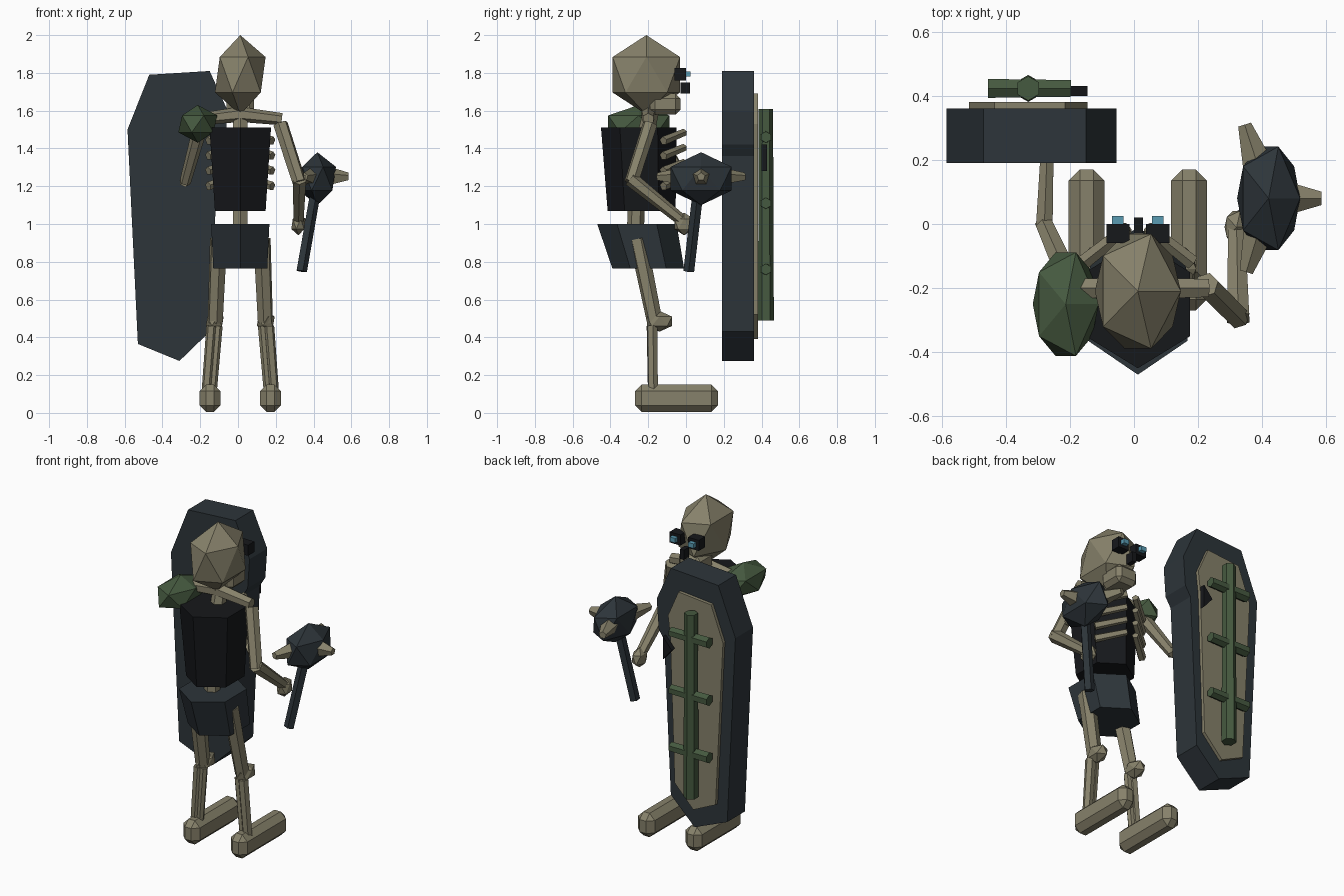
import bpy, bmesh
from math import pi
from mathutils import Matrix, Vector

if "Cube" in bpy.data.objects:
    bpy.data.objects.remove(bpy.data.objects["Cube"])


def material(name, rgb):
    m = bpy.data.materials.new(name)
    m.diffuse_color = (*rgb, 1)
    m.use_nodes = True
    m.node_tree.nodes["Principled BSDF"].inputs["Base Color"].default_value = m.diffuse_color
    return m


BONE = material("bone", (0.24, 0.22, 0.145))
SLATE = material("slate", (0.026, 0.035, 0.042))
BLACK = material("black", (0.008, 0.009, 0.011))
GREEN = material("green", (0.06, 0.10, 0.05))
CYAN = material("cyan", (0.10, 0.33, 0.45))
CX = 0.012  # body centre line


def finish(name, bm, mat):
    bmesh.ops.recalc_face_normals(bm, faces=bm.faces)
    me = bpy.data.meshes.new(name)
    bm.to_mesh(me)
    bm.free()
    me.materials.append(mat)
    ob = bpy.data.objects.new(name, me)
    bpy.context.collection.objects.link(ob)
    return ob


def ball(name, c, r, mat):
    bm = bmesh.new()
    bmesh.ops.create_icosphere(bm, subdivisions=1, radius=1,
                               matrix=Matrix.Translation(c) @ Matrix.Diagonal((*r, 1)))
    return finish(name, bm, mat)


def rod(name, a, b, r1, r2, mat, sides=6):
    a, b = Vector(a), Vector(b)
    d = b - a
    rot = d.to_track_quat('Z', 'Y').to_matrix().to_4x4()
    bm = bmesh.new()
    bmesh.ops.create_cone(bm, cap_ends=True, segments=sides, radius1=r1, radius2=r2,
                          depth=d.length, matrix=Matrix.Translation((a + b) / 2) @ rot)
    return finish(name, bm, mat)


def box(name, lo, hi, mat, bevel=0):
    lo, hi = Vector(lo), Vector(hi)
    bm = bmesh.new()
    bmesh.ops.create_cube(bm, size=1, matrix=Matrix.Translation((lo + hi) / 2)
                          @ Matrix.Diagonal((*(hi - lo), 1)))
    if bevel:
        bmesh.ops.bevel(bm, geom=bm.edges[:], offset=bevel, segments=1, affect='EDGES')
    return finish(name, bm, mat)


def hex_loft(name, bottom, top, mat):
    # each ring: centre y, radius x, radius y, z; corners point along y
    bm = bmesh.new()
    rings = []
    for cy, rx, ry, z in (bottom, top):
        rings.append([bm.verts.new((CX + rx * x, cy + ry * y, z)) for x, y in
                      ((0, -1), (.866, -.5), (.866, .5), (0, 1), (-.866, .5), (-.866, -.5))])
    for i in range(6):
        j = (i + 1) % 6
        bm.faces.new((rings[0][i], rings[0][j], rings[1][j], rings[1][i]))
    for r in rings:
        bm.faces.new(r)
    return finish(name, bm, mat)


def slab(name, outline, y0, y1, mat):
    bm = bmesh.new()
    f = bm.faces.new([bm.verts.new((x, y0, z)) for x, z in outline])
    ext = bmesh.ops.extrude_face_region(bm, geom=[f])
    bmesh.ops.translate(bm, vec=(0, y1 - y0, 0),
                        verts=[v for v in ext["geom"] if isinstance(v, bmesh.types.BMVert)])
    return finish(name, bm, mat)


# Head
ball("skull", (CX, -0.21, 1.79), (0.15, 0.21, 0.21), BONE)
box("jaw", (-0.06, -0.19, 1.58), (0.085, -0.03, 1.69), BONE, 0.025)
box("nose_hole", (0, -0.03, 1.69), (0.028, 0.02, 1.75), BLACK)
for s, side in ((-1, "left"), (1, "right")):
    x = CX + 0.062 * s
    box(side + "_eye_socket", (x - .036, -.06, 1.76), (x + .036, 0, 1.825), BLACK)
    box(side + "_eye", (x - .018, -.01, 1.78), (x + .018, .025, 1.808), CYAN)

# Trunk
rod("spine", (CX, -0.27, 0.9), (CX, -0.25, 1.45), 0.045, 0.045, BONE)
rod("neck", (CX, -0.22, 1.44), (CX, -0.17, 1.66), 0.045, 0.04, BONE)
hex_loft("torso", (-0.235, 0.155, 0.18, 1.07), (-0.25, 0.188, 0.20, 1.51), BLACK)
hex_loft("skirt", (-0.20, 0.165, 0.19, 0.765), (-0.26, 0.178, 0.21, 1.0), SLATE)

# Ribs, collar bones, legs, feet
for s, side in ((-1, "left"), (1, "right")):
    for i in range(4):
        z = 1.5 - 0.08 * i
        rod(f"{side}_rib_{i + 1}", (CX + .17 * s, -.12, z - .06),
            (CX + .03 * s, -.01, z - .015), .024, .02, BONE, 5)
    rod(side + "_collar_bone", (CX, -.2, 1.58), (CX + .22 * s, -.2, 1.555), .04, .032, BONE)
    rod(side + "_thigh", (CX + .115 * s, -.255, .92), (CX + .133 * s, -.165, .48), .048, .042, BONE)
    ball(side + "_knee", (CX + .135 * s, -.14, .485), (.053, .078, .055), BONE)
    rod(side + "_shin", (CX + .15 * s, -.18, .46), (CX + .178 * s, -.175, .1), .03, .028, BONE)
    rod(side + "_calf_bone", (CX + .115 * s, -.18, .46), (CX + .145 * s, -.175, .1), .022, .02, BONE)
    fx = CX + .16 * s
    box(side + "_foot", (fx - .056, -.27, .005), (fx + .056, .17, .15), BONE, .035)

# Arms
rod("right_upper_arm", (.225, -.19, 1.53), (.325, -.29, 1.22), .04, .038, BONE)
rod("right_forearm", (.325, -.295, 1.24), (.32, -.01, 1.01), .04, .03, BONE)
ball("right_hand", (.32, -.01, 1.0), (.042, .06, .06), BONE)
rod("left_upper_arm", (-.195, -.19, 1.53), (-.28, 0, 1.22), .04, .03, BONE)
rod("left_forearm", (-.28, -.01, 1.225), (-.272, .2, 1.235), .03, .024, BONE)
ball("shoulder_guard", (-.213, -.25, 1.53), (.115, .19, .1), GREEN)

# Mace
rod("mace_handle", (.335, .015, .75), (.41, .065, 1.18), .03, .03, SLATE, 5)
ball("mace_head", (.42, .08, 1.24), (.11, .19, .14), SLATE)
for i, tip in enumerate(((.585, .08, 1.25), (.345, .31, 1.25), (.35, -.15, 1.25))):
    rod(f"mace_spike_{i + 1}", Vector((.42, .08, 1.25)).lerp(Vector(tip), .35), tip,
        .055, .022, BONE, 5)

# Shield with a notch in its edge
outline = [(-.47, 1.79), (-.15, 1.81), (-.055, 1.6), (-.068, 1.42), (-.105, 1.36),
           (-.15, .43), (-.31, .275), (-.53, .365), (-.585, 1.5)]
slab("shield", outline, .19, .36, SLATE)
panel = [(-.435, 1.67), (-.215, 1.69), (-.145, 1.53), (-.16, 1.4), (-.19, .52),
         (-.315, .39), (-.465, .46), (-.515, 1.46)]
slab("shield_panel", panel, .355, .38, BONE)
slab("shield_dark_chip", [(-.145, 1.42), (-.145, 1.28), (-.205, 1.35)], .40, .43, BLACK)

# Vine on the shield
rod("vine_stem", (-.33, .423, .49), (-.33, .423, 1.61), .042, .038, GREEN)
for i, z in enumerate((1.46, 1.11, .76)):
    rod(f"vine_branch_{i + 1}", (-.455, .423, z), (-.197, .423, z), .034, .03, GREEN)
